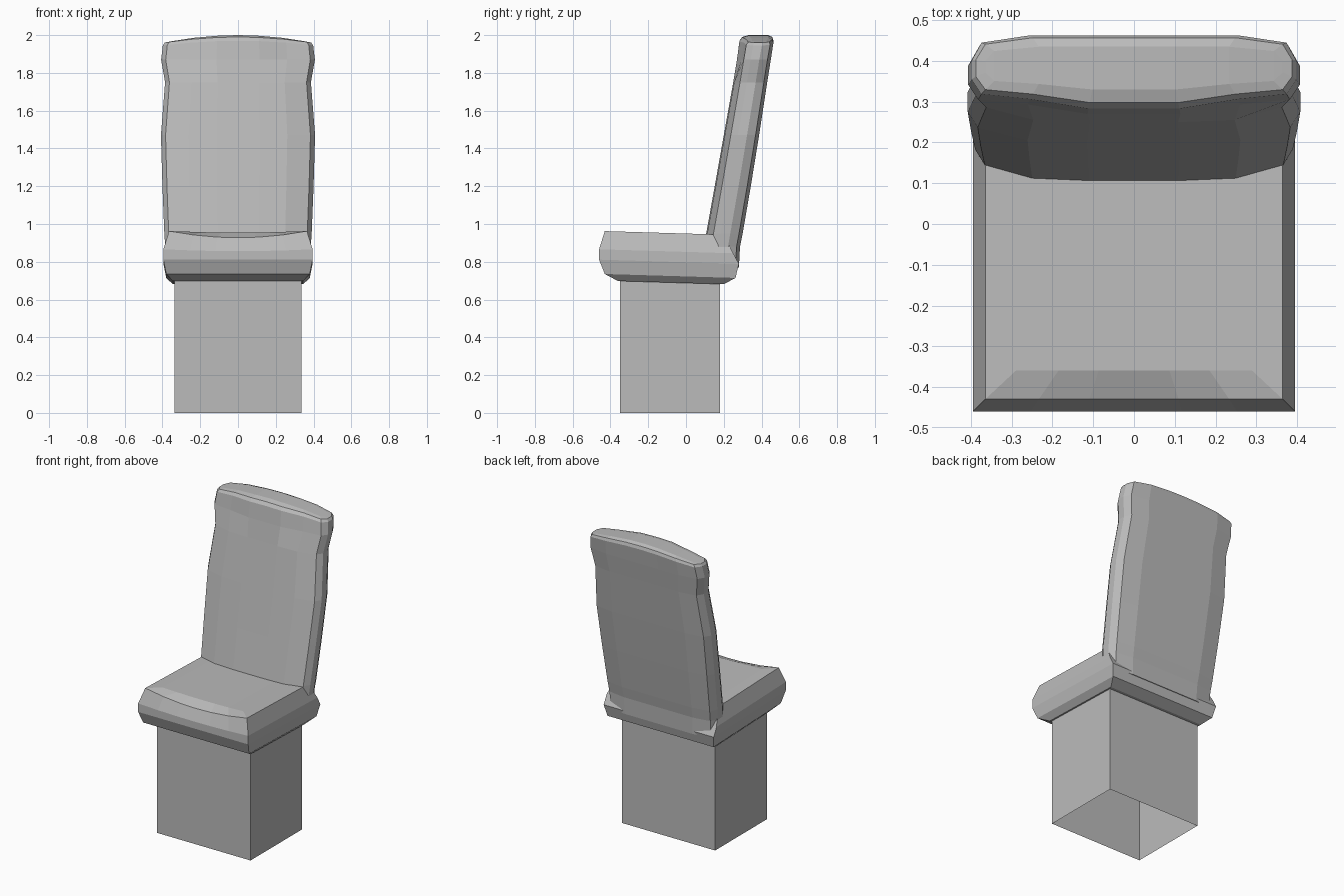
import bpy, bmesh

if "Cube" in bpy.data.objects:
    bpy.data.objects.remove(bpy.data.objects["Cube"])

grey = bpy.data.materials.new("plain grey")
grey.diffuse_color = (0.5, 0.5, 0.5, 1)
grey.use_nodes = True
grey.node_tree.nodes["Principled BSDF"].inputs["Base Color"].default_value = grey.diffuse_color


def finish(name, bm):
    bmesh.ops.recalc_face_normals(bm, faces=bm.faces)
    mesh = bpy.data.meshes.new(name)
    bm.to_mesh(mesh)
    bm.free()
    mesh.materials.append(grey)
    obj = bpy.data.objects.new(name, mesh)
    bpy.context.collection.objects.link(obj)
    return obj


def loft(name, rings):
    """Skin rings; each ring is (front points, back points), both left to right."""
    bm = bmesh.new()
    loops = []
    n = len(rings[0][0])
    for front, back in rings:
        loops.append([bm.verts.new(p) for p in front + back[::-1]])
    m = 2 * n
    for a, b in zip(loops, loops[1:]):
        for i in range(m):
            j = (i + 1) % m
            bm.faces.new((a[i], a[j], b[j], b[i]))
    for r in (loops[0], loops[-1]):          # end caps as strips of quads
        for i in range(n - 1):
            bm.faces.new((r[i], r[i + 1], r[m - 2 - i], r[m - 1 - i]))
    return finish(name, bm)


# Pedestal: four walls, open underneath
bm = bmesh.new()
corners = [(-0.335, -0.35), (0.335, -0.35), (0.335, 0.18), (-0.335, 0.18)]
low = [bm.verts.new((x, y, 0)) for x, y in corners]
top = [bm.verts.new((x, y, 0.70)) for x, y in corners]
for i in range(4):
    j = (i + 1) % 4
    bm.faces.new((low[i], low[j], top[j], top[i]))
finish("pedestal", bm)

# Seat cushion: stacked levels (height, half width, front y, back y, front dip)
fractions = [-1, -0.64, -0.3, 0, 0.3, 0.64, 1]
levels = [(0.70, 0.345, -0.36, 0.20, 0),
          (0.735, 0.38, -0.43, 0.262, 0),
          (0.81, 0.395, -0.46, 0.28, 0),
          (0.865, 0.395, -0.46, 0.25, 0.01),
          (0.962, 0.365, -0.43, 0.20, 0.035),
          (0.962, 0.29, -0.36, 0.19, 0.006)]
rings = []
for z, w, yf, yb, dip in levels:
    def point(f, y, d):
        return (f * w, y, z - d * (1 - f * f) - 0.03 * (y + 0.42))
    rings.append(([point(f, yf, dip) for f in fractions],
                  [point(f, yb, 0) for f in fractions]))
loft("seat", rings)

# Backrest: leaning padded slab, rows of (height, half width, front y, back y, end drop)
half = [(0, 0, 1), (0.28, 0, 1), (0.64, 0.03, 1), (0.94, 0.2, 0.9), (1, 0.4, 0.66)]
section = [(-f, a, b) for f, a, b in half[:0:-1]] + half
rows = [(0.77, 0.38, 0.10, 0.280, 0),
        (0.88, 0.385, 0.10, 0.286, 0),
        (0.95, 0.39, 0.107, 0.300, 0),
        (1.20, 0.40, 0.152, 0.343, 0),
        (1.47, 0.408, 0.20, 0.387, 0),
        (1.75, 0.386, 0.25, 0.430, 0),
        (1.87, 0.407, 0.270, 0.449, 0),
        (1.97, 0.398, 0.283, 0.463, 0.025),
        (1.99, 0.388, 0.298, 0.457, 0.03),
        (2.00, 0.365, 0.33, 0.435, 0.035)]
rings = []
for z, w, yf, yb, drop in rows:
    front, back = [], []
    for f, a, b in section:
        # the front hollows slightly beside the middle near the top
        if abs(f) == 0.64 and z > 1.8:
            a = 0.13
        h = z - drop * f * f
        front.append((f * w, yf + a * (yb - yf), h))
        back.append((f * w, yf + b * (yb - yf), h))
    rings.append((front, back))
loft("backrest", rings)
